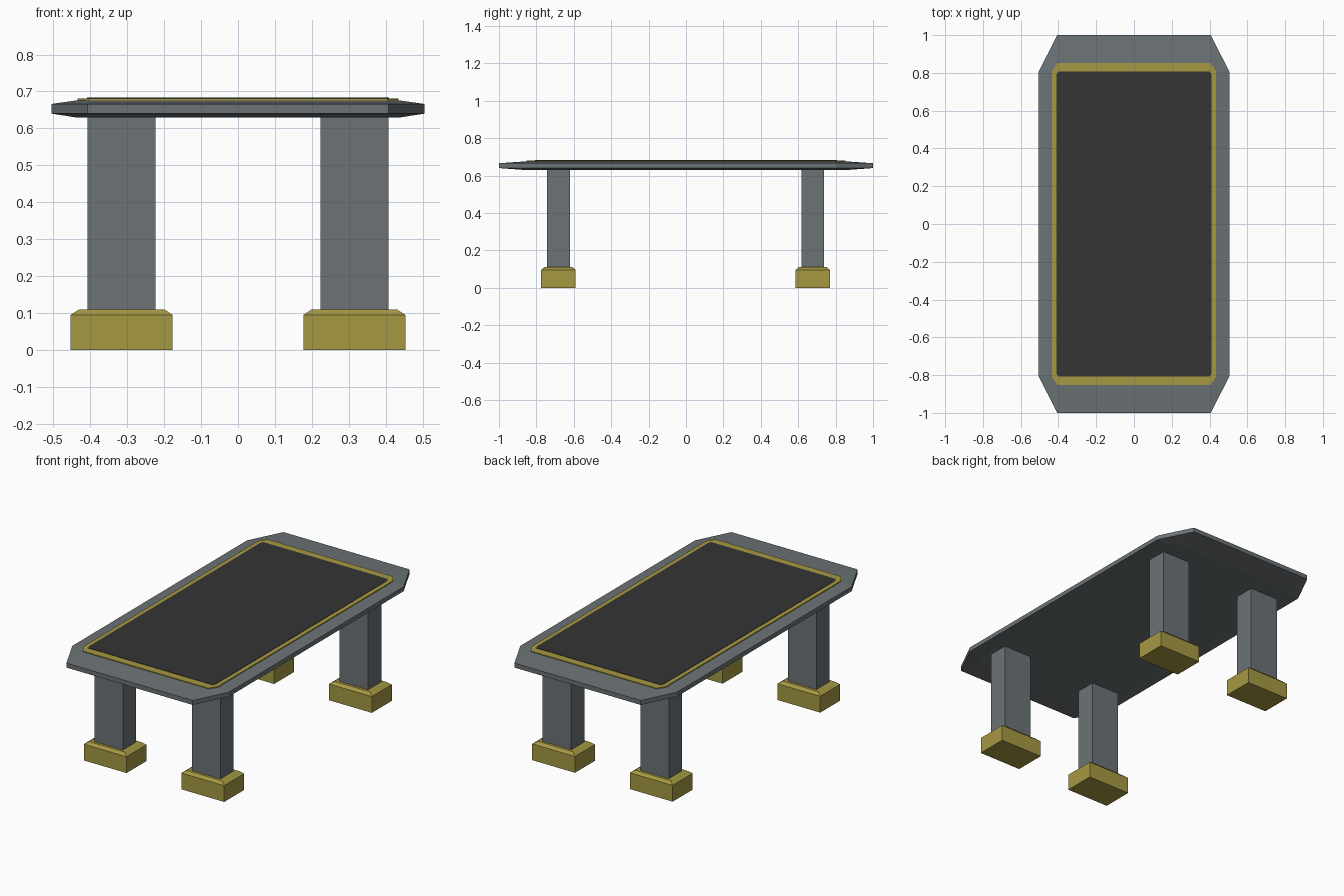
import bpy, bmesh

if "Cube" in bpy.data.objects:
    bpy.data.objects.remove(bpy.data.objects["Cube"])


def material(name, rgb):
    m = bpy.data.materials.new(name)
    m.diffuse_color = (*rgb, 1)
    m.use_nodes = True
    m.node_tree.nodes["Principled BSDF"].inputs["Base Color"].default_value = m.diffuse_color
    return m


GREY = material("slate grey", (0.15, 0.17, 0.18))
GOLD = material("dull gold", (0.38, 0.315, 0.055))
DARK = material("charcoal", (0.035, 0.035, 0.035))


def outline(x, y, cx, cy):
    """Rectangle with cut corners, counter-clockwise."""
    return [(x, -y + cy), (x, y - cy), (x - cx, y), (-x + cx, y),
            (-x, y - cy), (-x, -y + cy), (-x + cx, -y), (x - cx, -y)]


def rect(x, y):
    return [(x, -y), (x, y), (-x, y), (-x, -y)]


def loft(name, layers, mat, loc=(0, 0, 0)):
    """Skin a stack of (outline, z) layers and cap both ends."""
    bm = bmesh.new()
    rings = [[bm.verts.new((px, py, z)) for px, py in pts] for pts, z in layers]
    for a, b in zip(rings, rings[1:]):
        n = len(a)
        for i in range(n):
            j = (i + 1) % n
            bm.faces.new((a[i], a[j], b[j], b[i]))
    bm.faces.new(rings[0][::-1])
    bm.faces.new(rings[-1])
    bmesh.ops.recalc_face_normals(bm, faces=bm.faces)
    me = bpy.data.meshes.new(name)
    bm.to_mesh(me)
    bm.free()
    me.materials.append(mat)
    ob = bpy.data.objects.new(name, me)
    ob.location = loc
    bpy.context.collection.objects.link(ob)
    return ob


# Table top: octagonal slab, thinner at its rim
rim = outline(0.505, 1.0, 0.098, 0.195)
inner = outline(0.435, 0.852, 0.03, 0.045)
loft("table_top", [(inner, 0.629), (rim, 0.64), (rim, 0.666), (inner, 0.676)], GREY)

# Gold border and dark panel on top
loft("border", [(inner, 0.670), (inner, 0.681)], GOLD)
panel = outline(0.409, 0.807, 0.01, 0.012)
loft("top_panel", [(panel, 0.672), (panel, 0.683)], DARK)

# Four legs with chamfered feet
for side, sx in (("left", -1), ("right", 1)):
    for end, y in (("front", -0.682), ("back", 0.678)):
        loc = (sx * 0.315, y, 0)
        leg = rect(0.092, 0.061)
        loft(f"{end}_{side}_leg", [(leg, 0.10), (leg, 0.632)], GREY, loc)
        foot, lip = rect(0.138, 0.092), rect(0.115, 0.076)
        loft(f"{end}_{side}_foot", [(foot, 0), (foot, 0.095), (lip, 0.11)], GOLD, loc)
